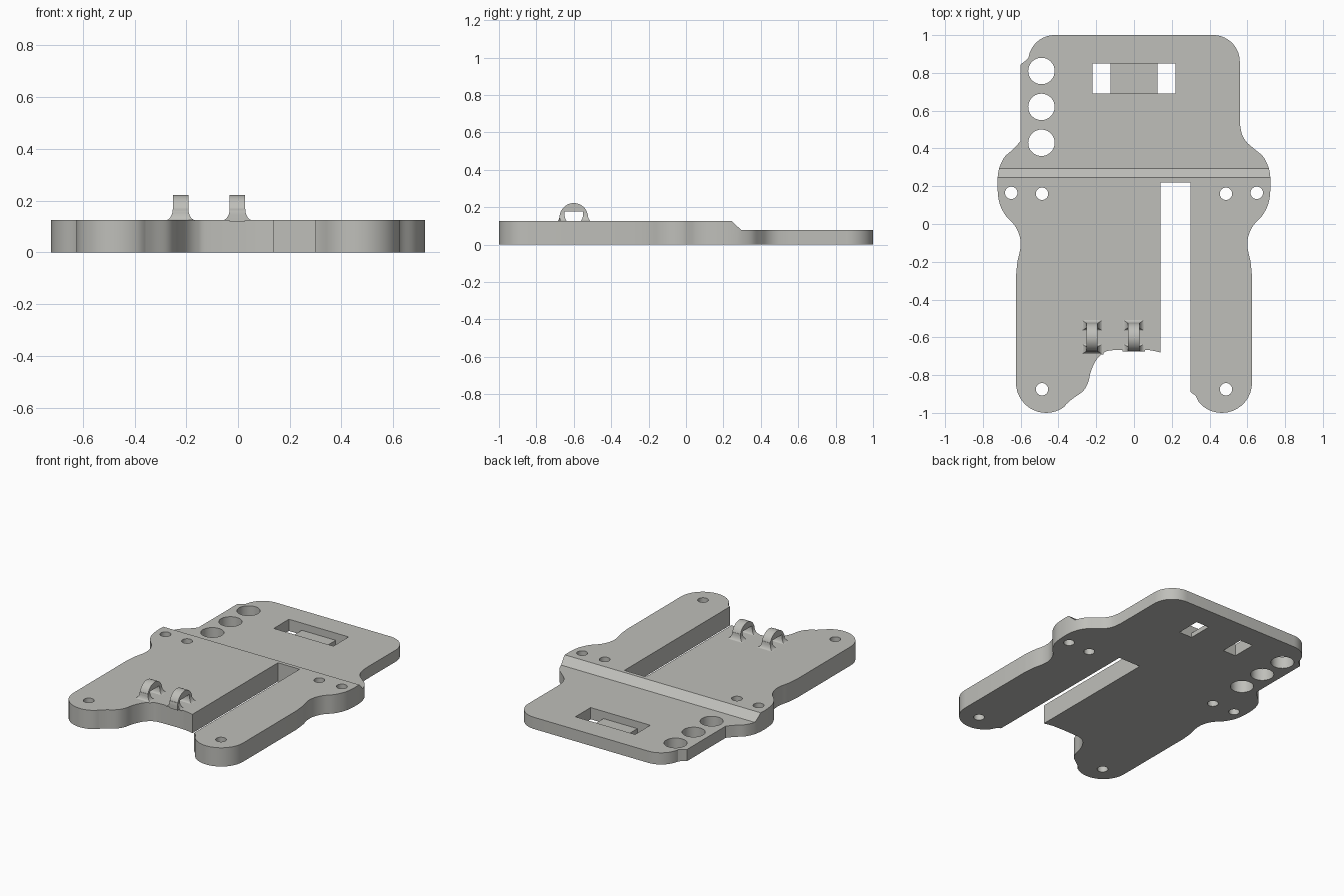
import bpy, bmesh, math
from mathutils import Vector

if "Cube" in bpy.data.objects:
    bpy.data.objects.remove(bpy.data.objects["Cube"])

grey = bpy.data.materials.new("light_grey")
grey.diffuse_color = (0.52, 0.52, 0.49, 1)
grey.use_nodes = True
grey.node_tree.nodes["Principled BSDF"].inputs["Base Color"].default_value = grey.diffuse_color


def make_object(name, bm):
    bmesh.ops.recalc_face_normals(bm, faces=bm.faces)
    mesh = bpy.data.meshes.new(name)
    bm.to_mesh(mesh)
    bm.free()
    mesh.materials.append(grey)
    obj = bpy.data.objects.new(name, mesh)
    bpy.context.collection.objects.link(obj)
    return obj


def prism(bm, pts, axis, lo, hi):
    """Extrude a 2D outline along x, y or z."""
    def place(a, b, h):
        return {'x': (h, a, b), 'y': (a, h, b), 'z': (a, b, h)}[axis]
    low = [bm.verts.new(place(a, b, lo)) for a, b in pts]
    high = [bm.verts.new(place(a, b, hi)) for a, b in pts]
    bm.faces.new(low)
    bm.faces.new(high)
    n = len(pts)
    for i in range(n):
        j = (i + 1) % n
        bm.faces.new((low[i], low[j], high[j], high[i]))


def arc(cx, cy, r, a0, a1, n=14):
    angles = [math.radians(a0 + (a1 - a0) * i / n) for i in range(n + 1)]
    return [(cx + r * math.cos(a), cy + r * math.sin(a)) for a in angles]


def smooth(pts, n=5):
    """Catmull-Rom curve through the points."""
    p = [Vector(q) for q in [pts[0]] + pts + [pts[-1]]]
    out = []
    for a, b, c, d in zip(p, p[1:], p[2:], p[3:]):
        for i in range(n):
            t = i / n
            out.append(tuple(0.5 * (2 * b + (c - a) * t + (2 * a - 5 * b + 4 * c - d) * t ** 2
                                    + (3 * b - a - 3 * c + d) * t ** 3)))
    return out + [pts[-1]]


def cut(target, bm):
    cutter = make_object("cutter", bm)
    cutter.hide_render = True
    mod = target.modifiers.new("cut", 'BOOLEAN')
    mod.operation = 'DIFFERENCE'
    mod.solver = 'EXACT'
    mod.object = cutter
    bpy.context.view_layer.objects.active = target
    bpy.ops.object.modifier_apply(modifier=mod.name)
    bpy.data.objects.remove(cutter)


def finish(obj):
    bpy.ops.object.select_all(action='DESELECT')
    obj.select_set(True)
    bpy.context.view_layer.objects.active = obj
    bpy.ops.object.shade_smooth_by_angle(angle=math.radians(30))


# Plate outline: waist and shoulder curve shared by both sides
flank = [(0.625, -0.28), (0.617, -0.2), (0.602, -0.13), (0.604, -0.07), (0.63, -0.01),
         (0.68, 0.045), (0.712, 0.11), (0.722, 0.18), (0.722, 0.245), (0.712, 0.3),
         (0.685, 0.355), (0.64, 0.395)]
right_flank = smooth(flank + [(0.595, 0.435), (0.57, 0.48), (0.56, 0.54)])
left_flank = smooth([(-x, y) for x, y in flank] + [(-0.6, 0.44)])[::-1]
notch = smooth([(-0.36, -0.955), (-0.325, -0.925), (-0.27, -0.885), (-0.243, -0.84),
                (-0.228, -0.78), (-0.2, -0.72), (-0.16, -0.682), (-0.11, -0.668),
                (0.06, -0.666), (0.14, -0.68)])
outline = ([(0.3, 0.22), (0.3, -0.89), (0.325, -0.908)]
           + arc(0.465, -0.84, 0.16, -140, 0) + right_flank
           + arc(0.42, 0.86, 0.14, 0, 90) + arc(-0.42, 0.86, 0.14, 90, 172)
           + [(-0.57, 0.868), (-0.6, 0.845)] + left_flank
           + arc(-0.465, -0.84, 0.16, 180, 307) + notch + [(0.14, 0.22)])
bm = bmesh.new()
prism(bm, outline, 'z', 0, 0.125)
plate = make_object("plate", bm)

# Thinner rear half with a sloped step
bm = bmesh.new()
prism(bm, [(0.245, 0.125), (0.295, 0.078), (1.2, 0.078), (1.2, 0.3), (0.245, 0.3)],
      'x', -1, 1)
cut(plate, bm)

# Strap pocket with two through slots, screw holes and large holes
bm = bmesh.new()
prism(bm, [(-0.22, -0.1), (-0.125, -0.1), (-0.125, 0.03), (0.125, 0.03), (0.125, -0.1),
           (0.22, -0.1), (0.22, 0.2), (-0.22, 0.2)], 'y', 0.69, 0.85)
for side in (-1, 1):
    for x, y in ((0.65, 0.165), (0.487, 0.16), (0.487, -0.875)):
        prism(bm, arc(side * x, y, 0.033, 0, 345, 23), 'z', -0.1, 0.3)
for y in (0.81, 0.62, 0.43):
    prism(bm, arc(-0.49, y, 0.07, 0, 350, 35), 'z', -0.1, 0.3)
cut(plate, bm)
finish(plate)


def flare(bm, x, y0, y1, front, back):
    """Concave foot that spreads a loop post onto the plate."""
    rings = []
    for i in range(9):
        a = math.radians(90 * i / 8)
        k, z = 1 - math.sin(a), 0.124 + 0.045 * (1 - math.cos(a))
        xa, xb = x - 0.03 - 0.03 * k, x + 0.03 + 0.03 * k
        ya, yb = y0 - front * k, y1 + back * k
        rings.append([bm.verts.new((px, py, z))
                      for px, py in ((xa, ya), (xb, ya), (xb, yb), (xa, yb))])
    for r, s in zip(rings, rings[1:]):
        for i in range(4):
            j = (i + 1) % 4
            bm.faces.new((r[i], r[j], s[j], s[i]))
    bm.faces.new(rings[0])
    bm.faces.new(rings[-1])


# Two small arched tie loops
arch = ([(-0.524, 0.12)] + arc(-0.6, 0.146, 0.076, 0, 180, 18) + [(-0.676, 0.12)]
        + [(-0.65, 0.12), (-0.65, 0.178), (-0.55, 0.178), (-0.55, 0.12)])
for name, x, front in (("left_loop", -0.222, 0.018), ("right_loop", -0.002, 0.0)):
    bm = bmesh.new()
    prism(bm, arch, 'x', x - 0.03, x + 0.03)
    flare(bm, x, -0.674, -0.65, front, 0.018)
    flare(bm, x, -0.55, -0.526, 0.018, 0.022)
    finish(make_object(name, bm))
